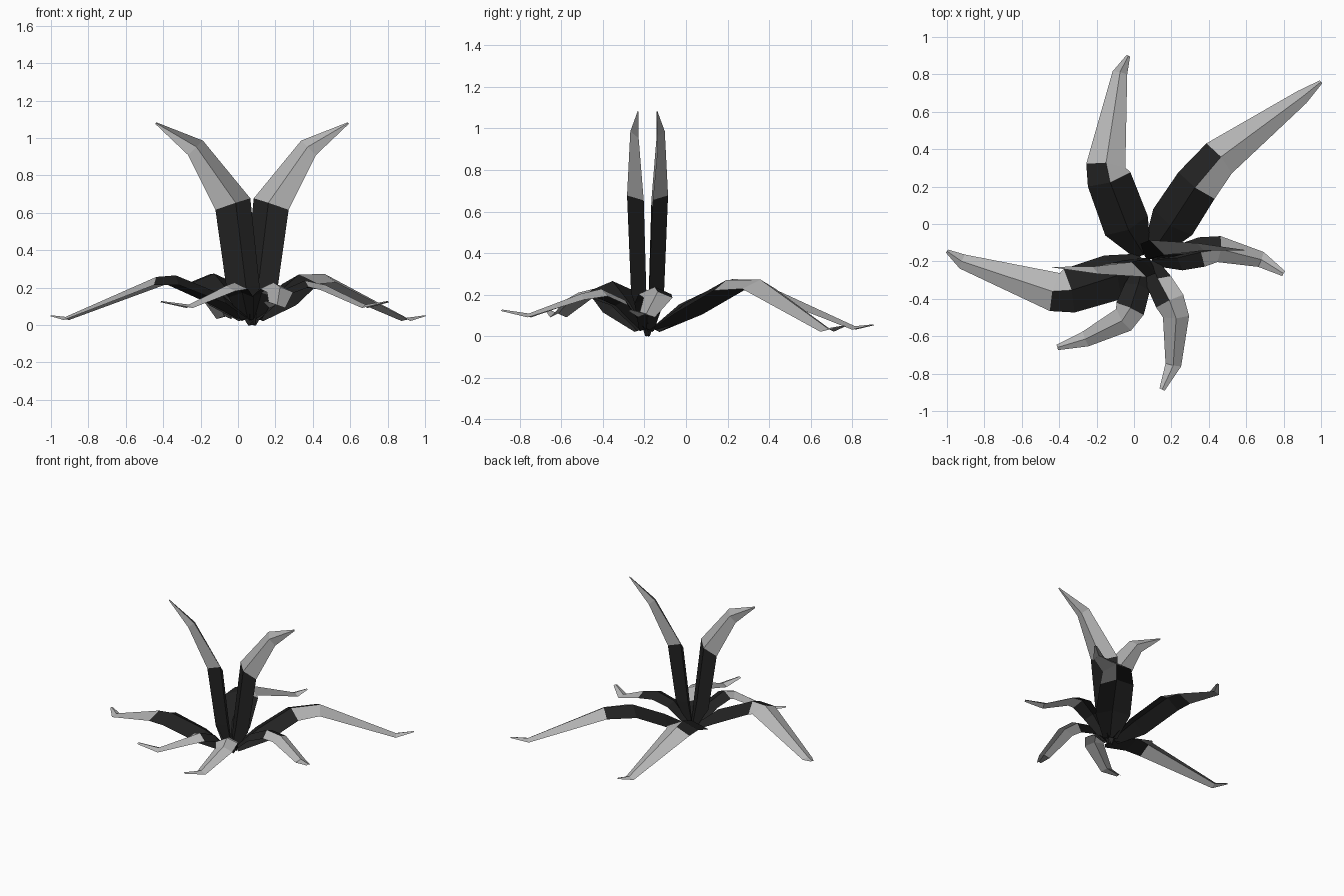
import bpy
import bmesh
from mathutils import Matrix, Vector

default_cube = bpy.data.objects.get("Cube")
if default_cube:
    bpy.data.objects.remove(default_cube, do_unlink=True)


def make_material(name, level):
    material = bpy.data.materials.new(name)
    material.use_nodes = True
    colour = (level, level, level, 1)
    material.diffuse_color = colour
    shader = material.node_tree.nodes["Principled BSDF"]
    shader.inputs["Base Color"].default_value = colour
    shader.inputs["Roughness"].default_value = 0.9
    return material


DARK = make_material("charcoal leaf base", 0.016)
LIGHT = make_material("pale grey leaf end", 0.46)

# Width of each leaf kind along its length, from root to tip
LONG_WIDTHS = (0.1, 0.25, 0.24, 0.21, 0.08, 0.02)
SHORT_WIDTHS = (0.07, 0.14, 0.16, 0.14, 0.085, 0.03)
UPRIGHT_WIDTHS = (0.04, 0.19, 0.21, 0.115, 0.01)


def add_leaf(name, path, widths, dark=(2, 2), up=(0, 0, 1)):
    """Sweep a folded strip with a raised midrib along a bent path.

    dark counts the charcoal segments on the left and right of the midrib.
    """
    points = [Vector(p) for p in path]
    up = Vector(up)
    bm = bmesh.new()
    rows = []
    for i, (point, width) in enumerate(zip(points, widths)):
        ahead = points[min(i + 1, len(points) - 1)]
        behind = points[max(i - 1, 0)]
        along = (ahead - behind).normalized()
        side = up.cross(along).normalized()
        crest = along.cross(side)
        lift = crest * width * 0.11
        offsets = (side * width / 2 - lift, lift, -side * width / 2 - lift)
        rows.append([bm.verts.new(point + offset) for offset in offsets])
    for i, (row, following) in enumerate(zip(rows, rows[1:])):
        for k in range(2):
            face = bm.faces.new((row[k], row[k + 1], following[k + 1], following[k]))
            face.material_index = 0 if i < dark[k] else 1
    for face in bm.faces:
        face.normal_update()
        if face.normal.dot(up) < 0:
            face.normal_flip()
    mesh = bpy.data.meshes.new(name)
    bm.to_mesh(mesh)
    bm.free()
    mesh.materials.append(DARK)
    mesh.materials.append(LIGHT)
    leaf = bpy.data.objects.new(name, mesh)
    bpy.context.collection.objects.link(leaf)
    return leaf


# Long drooping leaves
add_leaf("left_long_leaf", [
    (0.05, -0.2, 0.03), (-0.1, -0.28, 0.14), (-0.34, -0.355, 0.24),
    (-0.43, -0.362, 0.235), (-0.92, -0.2, 0.035), (-1, -0.145, 0.05)],
    LONG_WIDTHS, (3, 2))
add_leaf("back_long_leaf", [
    (0.05, -0.16, 0.03), (-0.035, -0.02, 0.13), (-0.13, 0.23, 0.25),
    (-0.15, 0.32, 0.25), (-0.075, 0.81, 0.04), (-0.03, 0.9, 0.055)],
    LONG_WIDTHS, (3, 2))
add_leaf("back_right_long_leaf", [
    (0.09, -0.16, 0.03), (0.2, 0, 0.13), (0.33, 0.2, 0.245),
    (0.46, 0.355, 0.25), (0.9, 0.68, 0.03), (1, 0.76, 0.05)],
    LONG_WIDTHS, (3, 2))

# Short drooping leaves
add_leaf("right_short_leaf", [
    (0.1, -0.19, 0.03), (0.24, -0.18, 0.17), (0.36, -0.15, 0.22),
    (0.46, -0.135, 0.2), (0.68, -0.19, 0.1), (0.8, -0.265, 0.125)],
    SHORT_WIDTHS, (3, 2))
add_leaf("front_short_leaf", [
    (0.09, -0.2, 0.03), (0.13, -0.3, 0.16), (0.19, -0.41, 0.21),
    (0.225, -0.5, 0.19), (0.21, -0.755, 0.1), (0.15, -0.885, 0.125)],
    SHORT_WIDTHS, (1, 2))
add_leaf("front_left_short_leaf", [
    (0.05, -0.22, 0.03), (0.02, -0.33, 0.16), (-0.02, -0.45, 0.21),
    (-0.06, -0.515, 0.195), (-0.26, -0.615, 0.1), (-0.41, -0.66, 0.125)],
    SHORT_WIDTHS)

# Pair of upright leaves, rolled about their length;
# the second is a half turn of the first about the root
ROOT = Vector((0.075, -0.185, 0))
UPRIGHT_PATH = [ROOT, (0.035, -0.21, 0.2), (-0.02, -0.225, 0.65),
                (-0.225, -0.24, 0.95), (-0.44, -0.23, 1.08)]
ROLLED = (0.37, 0.93, 0)
add_leaf("upright_leaf_right", UPRIGHT_PATH, UPRIGHT_WIDTHS, up=ROLLED)
turned = add_leaf("upright_leaf_left", UPRIGHT_PATH, UPRIGHT_WIDTHS, up=ROLLED)
half_turn = Matrix.Diagonal((-1, -1, 1, 1))
turned.data.transform(Matrix.Translation(ROOT) @ half_turn @ Matrix.Translation(-ROOT))
